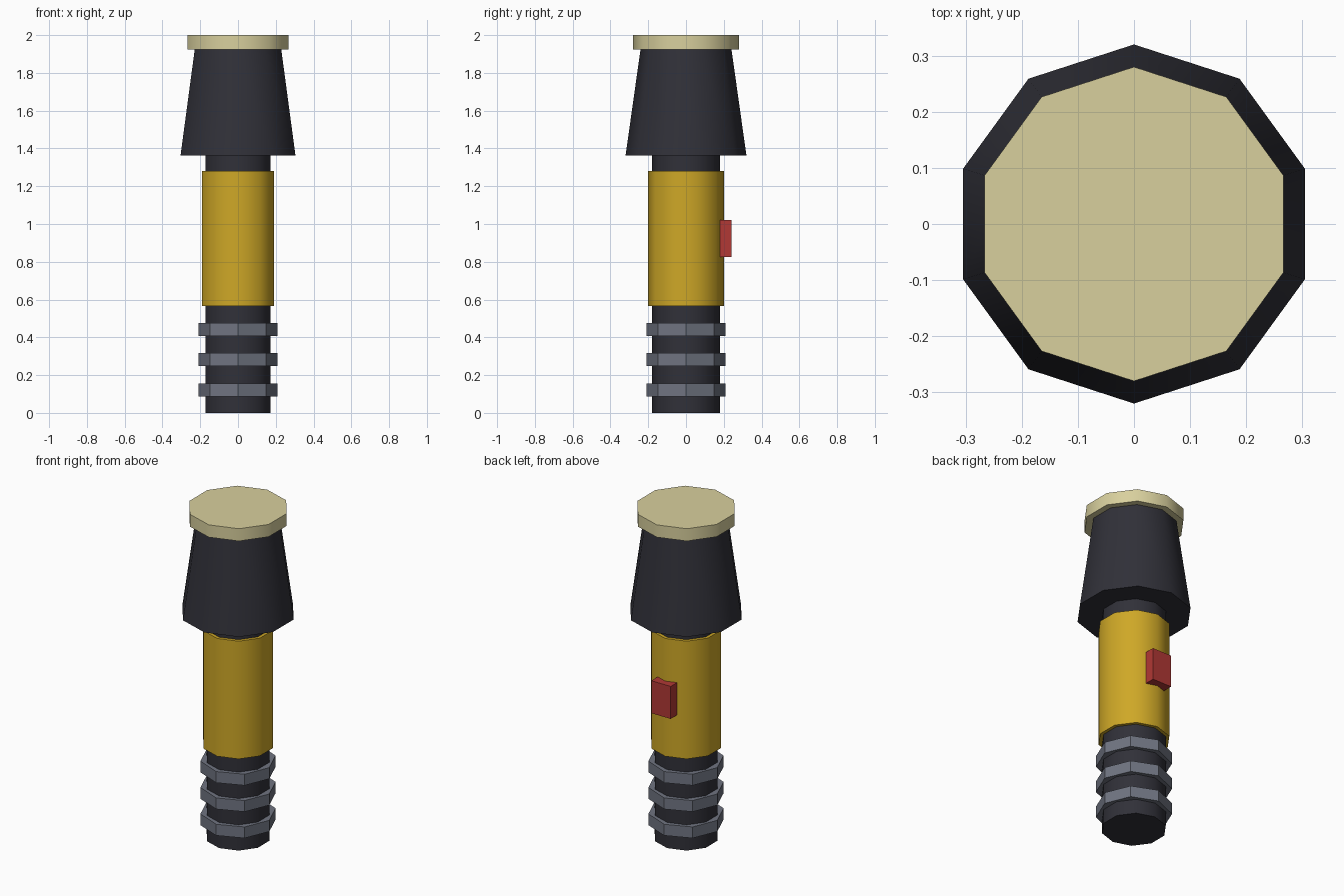
import bpy
import math

if "Cube" in bpy.data.objects:
    bpy.data.objects.remove(bpy.data.objects["Cube"], do_unlink=True)


def material(name, r, g, b):
    mat = bpy.data.materials.new(name)
    mat.use_nodes = True
    mat.diffuse_color = (r, g, b, 1)
    mat.node_tree.nodes["Principled BSDF"].inputs["Base Color"].default_value = (r, g, b, 1)
    return mat


black = material("charcoal", 0.03, 0.03, 0.04)
gold = material("mustard yellow", 0.62, 0.39, 0.02)
grey = material("slate grey", 0.16, 0.175, 0.22)
cream = material("pale cream", 0.69, 0.63, 0.34)
red = material("button red", 0.44, 0.04, 0.035)


def tube(name, sides, r_low, r_high, z_low, z_high, mat):
    """Upright prism or cone with one corner pointing along +y."""
    bpy.ops.mesh.primitive_cone_add(vertices=sides, radius1=r_low, radius2=r_high,
                                    depth=z_high - z_low,
                                    location=(0, 0, (z_low + z_high) / 2))
    obj = bpy.context.object
    obj.name = name
    obj.data.materials.append(mat)
    # ten-sided parts shade round, eight-sided rings stay faceted
    bpy.ops.object.shade_smooth_by_angle(angle=math.radians(40))
    return obj


# Body, from the bottom up
tube("inner_shaft", 10, 0.18, 0.18, 0, 1.40, black)
tube("grip_sleeve", 10, 0.20, 0.20, 0.565, 1.28, gold)
tube("lamp_head", 10, 0.32, 0.24, 1.362, 1.93, black)
tube("lens_cap", 10, 0.28, 0.28, 1.925, 2.0, cream)

# Grip rings on the lower shaft
for i in range(3):
    z = 0.122 + 0.16 * i
    tube(f"grip_ring_{i + 1}", 8, 0.21, 0.21, z - 0.034, z + 0.034, grey)

# Switch on the back of the sleeve
bpy.ops.mesh.primitive_cube_add(size=1, location=(0, 0.21, 0.923))
button = bpy.context.object
button.name = "switch_button"
button.scale = (0.13, 0.06, 0.197)
button.data.materials.append(red)
